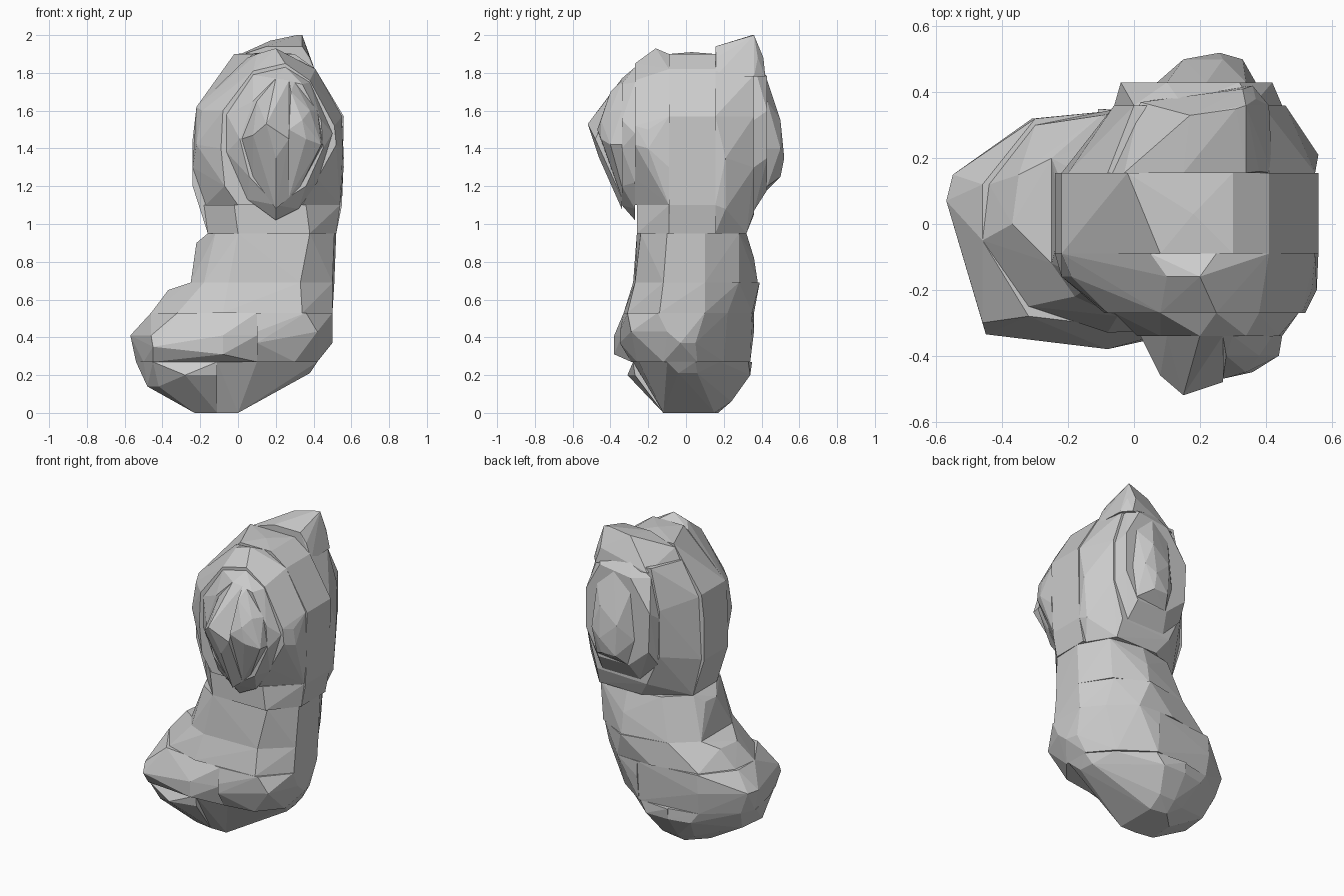
import bpy, bmesh

stone = bpy.data.materials.new("plain grey")
stone.diffuse_color = (0.6, 0.6, 0.6, 1)


def hull(name, axis, stations):
    """Faceted convex block from cross-sections: (x, y) at each z, or (x, z) at each y."""
    bm = bmesh.new()
    for h, outline in stations.items():
        for u, v in outline:
            bm.verts.new((u, v, h) if axis == "z" else (u, h, v))
    res = bmesh.ops.convex_hull(bm, input=bm.verts[:])
    junk = {e for e in res["geom_interior"] + res["geom_unused"] if isinstance(e, bmesh.types.BMVert)}
    bmesh.ops.delete(bm, geom=list(junk), context="VERTS")
    bmesh.ops.recalc_face_normals(bm, faces=bm.faces[:])
    me = bpy.data.meshes.new(name)
    bm.to_mesh(me)
    bm.free()
    me.materials.append(stone)
    ob = bpy.data.objects.new(name, me)
    bpy.context.collection.objects.link(ob)
    return ob


# Base: layers stacked in z
hull("foot_left", "z", {
    0.0: [(-.23, -.1), (-.11, -.12), (-.11, .17), (-.22, .06)],
    0.06: [(-.11, .24), (-.2, .2)],
    0.14: [(-.48, -.1), (-.46, .08), (-.42, -.2)],
    0.2: [(-.28, -.31), (-.11, -.27), (-.11, .34), (-.25, .31)],
    0.27: [(-.54, .05), (-.5, -.12), (-.45, -.27), (-.11, -.28), (-.11, .34), (-.3, .3), (-.5, .15)]})
hull("foot_right", "z", {
    0.0: [(-.11, -.12), (0, -.12), (0, .15), (-.11, .17)],
    0.06: [(0, .24), (-.11, .24)],
    0.18: [(.25, -.07), (.25, .07)],
    0.2: [(.05, .34), (-.11, .34)],
    0.21: [(.38, -.04), (.37, .06)],
    0.27: [(-.11, -.28), (.1, -.25), (.27, -.17), (.42, -.1), (.42, .05), (.3, .18), (.1, .33),
           (-.11, .35)]})
hull("lower_body_left", "z", {
    0.27: [(-.54, .06), (-.5, -.14), (-.45, -.28), (-.08, -.29), (.1, -.29), (.1, .34),
           (-.3, .3), (-.5, .15)],
    0.31: [(-.08, -.38)],
    0.35: [(-.45, -.335)],
    0.41: [(-.57, .07), (-.55, .15), (-.46, -.3), (-.08, -.38), (.1, -.34), (-.31, .32)],
    0.53: [(-.46, -.05), (-.32, -.28), (.1, -.33), (.1, .36), (-.3, .32), (-.46, .12)]})
hull("lower_body_right", "z", {
    0.27: [(.1, -.29), (.3, -.26), (.42, -.12), (.42, .06), (.3, .2), (.1, .34)],
    0.37: [(.5, -.03), (.48, .05), (.1, -.35)],
    0.43: [(.5, -.1), (.42, -.29), (.1, -.35), (.1, .36), (.35, .22)],
    0.53: [(.1, -.33), (.36, -.31), (.5, -.15), (.5, .1), (.4, .22), (.25, .35), (.1, .36)]})
hull("belly", "z", {
    0.53: [(-.46, -.05), (-.44, .12), (-.3, .3), (0, .36), (.25, .35), (.4, .22), (.5, .1), (.5, -.14),
           (.34, -.31), (-.08, -.33), (-.32, -.25)],
    0.65: [(-.37, 0), (-.35, .15)],
    0.69: [(-.25, -.12), (-.25, .2), (-.1, .33), (.2, .39), (.39, .28), (.51, .1), (.5, -.12),
           (.33, -.27), (-.05, -.28), (-.18, -.22)]})
hull("waist", "z", {
    0.69: [(-.25, -.12), (-.25, .2), (-.1, .33), (.2, .38), (.4, .28), (.51, .1), (.5, -.12),
           (.33, -.27), (-.05, -.28), (-.18, -.22)],
    0.82: [(.2, .36)],
    0.9: [(-.22, 0), (-.21, .1)],
    0.95: [(-.16, -.08), (-.16, .15), (-.02, .28), (.2, .32), (.42, .28), (.52, .1), (.51, -.1),
           (.38, -.24), (0, -.26), (-.12, -.18)]})

# Upper body: slabs stacked in y
core = [(-.16, .95), (.52, .95), (.55, 1.1), (.56, 1.57), (.41, 1.82), (.3, 1.9), (.08, 1.9),
        (-.22, 1.62), (-.24, 1.45), (-.24, 1.2)]
hull("core", "y", {-.09: core, .03: [(.18, 1.91)], .155: core + [(-.02, 1.9)]})
hull("back_inner", "y", {
    .155: [(-.16, .95), (.5, .95), (.55, 1.1), (.55, 1.57), (.41, 1.81), (-.08, 1.81),
           (-.2, 1.6), (-.22, 1.2)],
    .21: [(.56, 1.35), (.54, 1.08)],
    .32: [(.1, .95), (.4, .95)],
    .36: [(.03, 1.05), (.39, 1.06), (.46, 1.3), (.46, 1.57), (.39, 1.79), (0, 1.81),
          (-.06, 1.55), (-.06, 1.25)]})
hull("back_top", "z", {
    1.78: [(-.08, .155), (.42, .155), (.41, .36), (.36, .42), (.02, .37)],
    1.88: [(-.03, .155), (.38, .16), (.37, .38), (.33, .41)],
    1.94: [(.15, .155), (.34, .155)],
    1.97: [(.17, .33)],
    2.0: [(.34, .36), (.31, .35)]})
hull("back_outer", "y", {
    .36: [(.08, 1.07), (.35, 1.07), (.45, 1.3), (.45, 1.55), (.36, 1.84), (.15, 1.86),
          (0, 1.75), (-.06, 1.5), (-.05, 1.2)],
    .43: [(.11, 1.18), (.33, 1.18), (.42, 1.35), (.42, 1.6), (.32, 1.78), (.1, 1.75),
          (-.04, 1.55), (-.03, 1.3)]})
hull("back_lump", "y", {
    .43: [(.12, 1.18), (.34, 1.2), (.37, 1.4), (.34, 1.65), (.22, 1.76), (.1, 1.65), (.07, 1.35)],
    .5: [(.16, 1.25), (.26, 1.25), (.33, 1.4), (.15, 1.45), (.27, 1.55)],
    .52: [(.26, 1.35)]})
hull("front_lower", "y", {
    -.09: [(-.16, .95), (.52, .95), (.54, 1.1), (-.18, 1.1)],
    -.26: [(0, .95), (.38, .95), (.36, 1.1), (-.02, 1.1)]})
hull("front_inner", "y", {
    -.09: [(-.17, 1.1), (.54, 1.1), (.56, 1.3), (.55, 1.57), (.41, 1.82), (.25, 1.9), (.05, 1.88),
           (-.22, 1.62), (-.24, 1.3)],
    -.16: [(.2, 1.93), (.1, 1.9), (-.22, 1.42), (-.19, 1.6)],
    -.2: [(.555, 1.4), (.54, 1.5)],
    -.27: [(0, 1.1), (.34, 1.1), (.42, 1.24), (.52, 1.42), (.51, 1.52), (.38, 1.76), (.25, 1.85),
           (.08, 1.81), (-.08, 1.6), (-.09, 1.4), (-.07, 1.2)]})
hull("front_middle", "y", {
    -.27: [(.2, 1.02), (.32, 1.08), (.42, 1.22), (.5, 1.48), (.38, 1.75), (.25, 1.83),
           (.08, 1.79), (-.06, 1.58), (-.06, 1.38), (.05, 1.13)],
    -.34: [(.2, 1.1), (.36, 1.2), (.45, 1.4), (.44, 1.55), (.34, 1.74), (.2, 1.77),
           (.08, 1.65), (.01, 1.45), (.06, 1.25)]})

# Pointed front, in two halves
hull("front_tip_left", "y", {
    -.34: [(.2, 1.08), (.27, 1.14), (.27, 1.76), (.2, 1.77), (.1, 1.65), (.02, 1.45), (.08, 1.25)],
    -.46: [(.08, 1.47), (.2, 1.35)],
    -.48: [(.27, 1.45)],
    -.52: [(.15, 1.53)]})
hull("front_tip_right", "y", {
    -.34: [(.27, 1.14), (.33, 1.2), (.45, 1.42), (.42, 1.6), (.3, 1.75), (.27, 1.76)],
    -.4: [(.44, 1.42), (.38, 1.6), (.28, 1.7)],
    -.45: [(.36, 1.45), (.34, 1.55)],
    -.47: [(.27, 1.5)]})
